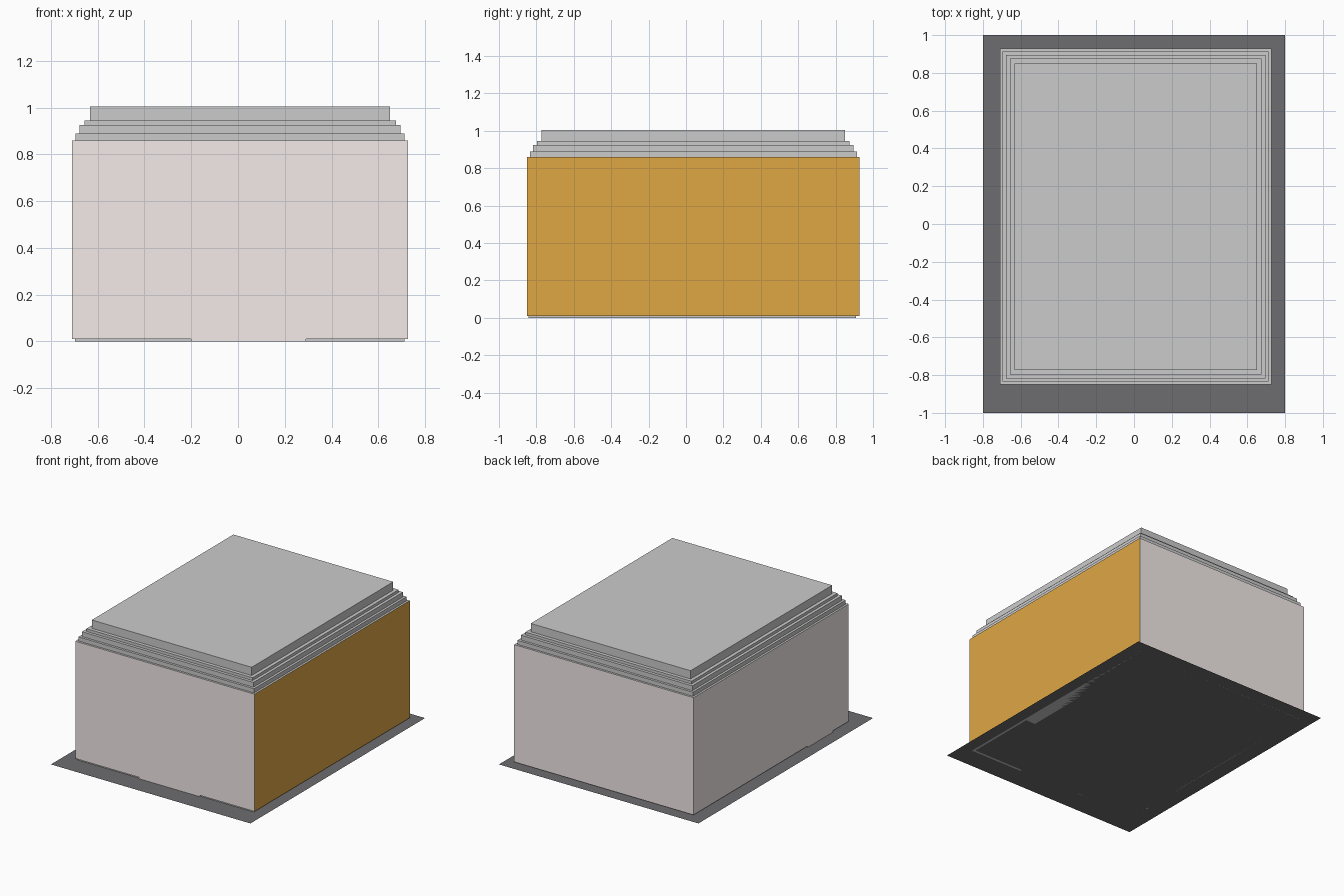
import bpy, bmesh

if "Cube" in bpy.data.objects:
    bpy.data.objects.remove(bpy.data.objects["Cube"])


def material(name, rgb):
    m = bpy.data.materials.new(name)
    m.diffuse_color = (*rgb, 1)
    m.use_nodes = True
    m.node_tree.nodes["Principled BSDF"].inputs["Base Color"].default_value = m.diffuse_color
    return m


FLOOR = material("dark_floor", (0.155, 0.155, 0.16))
PINK = material("pale_pink", (0.90, 0.835, 0.82))
ORANGE = material("burnt_orange", (0.74, 0.39, 0.06))
BROWN = material("brown", (0.45, 0.22, 0.12))


def mesh_object(name, bm, mat=None):
    me = bpy.data.meshes.new(name)
    bm.to_mesh(me)
    bm.free()
    ob = bpy.data.objects.new(name, me)
    bpy.context.collection.objects.link(ob)
    if mat:
        me.materials.append(mat)
    return ob


def quad(name, pts, mat=None):
    bm = bmesh.new()
    bm.faces.new([bm.verts.new(p) for p in pts])
    return mesh_object(name, bm, mat)


def box(name, x0, x1, y0, y1, z0, z1, mat=None):
    bm = bmesh.new()
    bmesh.ops.create_cube(bm, size=1)
    for v in bm.verts:
        v.co = ((x0, x1)[v.co.x > 0], (y0, y1)[v.co.y > 0], (z0, z1)[v.co.z > 0])
    return mesh_object(name, bm, mat)


def wall(name, a, b, z0, z1, mat):
    return quad(name, [(*a, z0), (*b, z0), (*b, z1), (*a, z1)], mat)


# Floor slab plane
quad("floor", [(-.8, -1, 0), (.8, -1, 0), (.8, 1, 0), (-.8, 1, 0)], FLOOR)

# Room walls, one of them an accent colour
X0, X1, Y0, Y1 = -.71, .728, -.85, .928
Z0, Z1 = .01, .86
wall("front_wall", (X0, Y0), (X1, Y0), Z0, Z1, PINK)
wall("accent_wall", (X1, Y0), (X1, Y1), Z0, Z1, ORANGE)
wall("back_wall", (X1, Y1), (X0, Y1), Z0, Z1, PINK)
wall("left_wall", (X0, Y1), (X0, Y0), Z0, Z1, PINK)

# Doorway panels that carry on down to the floor
wall("front_doorway", (-.2, Y0), (.29, Y0), 0, Z0, PINK)
wall("side_doorway", (X0, -.38), (X0, -.67), 0, Z0, PINK)

# Stepped ceiling cove: inset and top height of every step
bm = bmesh.new()
profile = [(0, Z1)]
z = Z1
for inset, top in ((.015, .89), (.032, .925), (.053, .945), (.078, 1.005)):
    profile += [(inset, z), (inset, top)]
    z = top
prev = None
for d, h in profile:
    ring = [bm.verts.new(p) for p in ((X0 + d, Y0 + d, h), (X1 - d, Y0 + d, h),
                                      (X1 - d, Y1 - d, h), (X0 + d, Y1 - d, h))]
    if prev:
        for i in range(4):
            j = (i + 1) % 4
            bm.faces.new((prev[i], prev[j], ring[j], ring[i]))
    prev = ring
bm.faces.new(prev)
mesh_object("ceiling_cove", bm)

# Baseboards with gaps at the doorways
L, R, F, B, T, H = X0 + .012, X1 - .015, Y0 + .008, Y1 - .018, .016, .04
box("baseboard_right", R - T, R, F, B, 0, H)
box("baseboard_back", L, R, B - T, B, 0, H)
box("baseboard_left", L, L + T, -.38, B, 0, H)
box("baseboard_left_corner", L, L + T, F, -.67, 0, H)
box("baseboard_front_left", L, -.2, F, F + T, 0, H)
box("baseboard_front_right", .29, R, F, F + T, 0, H)

# Furniture standing inside the room
box("low_cabinet", .62, .712, -.295, .61, 0, .15)
box("wall_screen", .70, .715, -.10, .42, .28, .58, FLOOR)
box("sofa_seat", -.695, -.41, -.115, .455, 0, .13)
box("sofa_back", -.695, -.61, -.115, .455, .13, .28)
for side, y in (("near", -.115), ("far", .395)):
    box("sofa_arm_" + side, -.61, -.41, y, y + .06, .13, .19)
box("plant_pot", -.64, -.58, .81, .87, 0, .1, BROWN)
